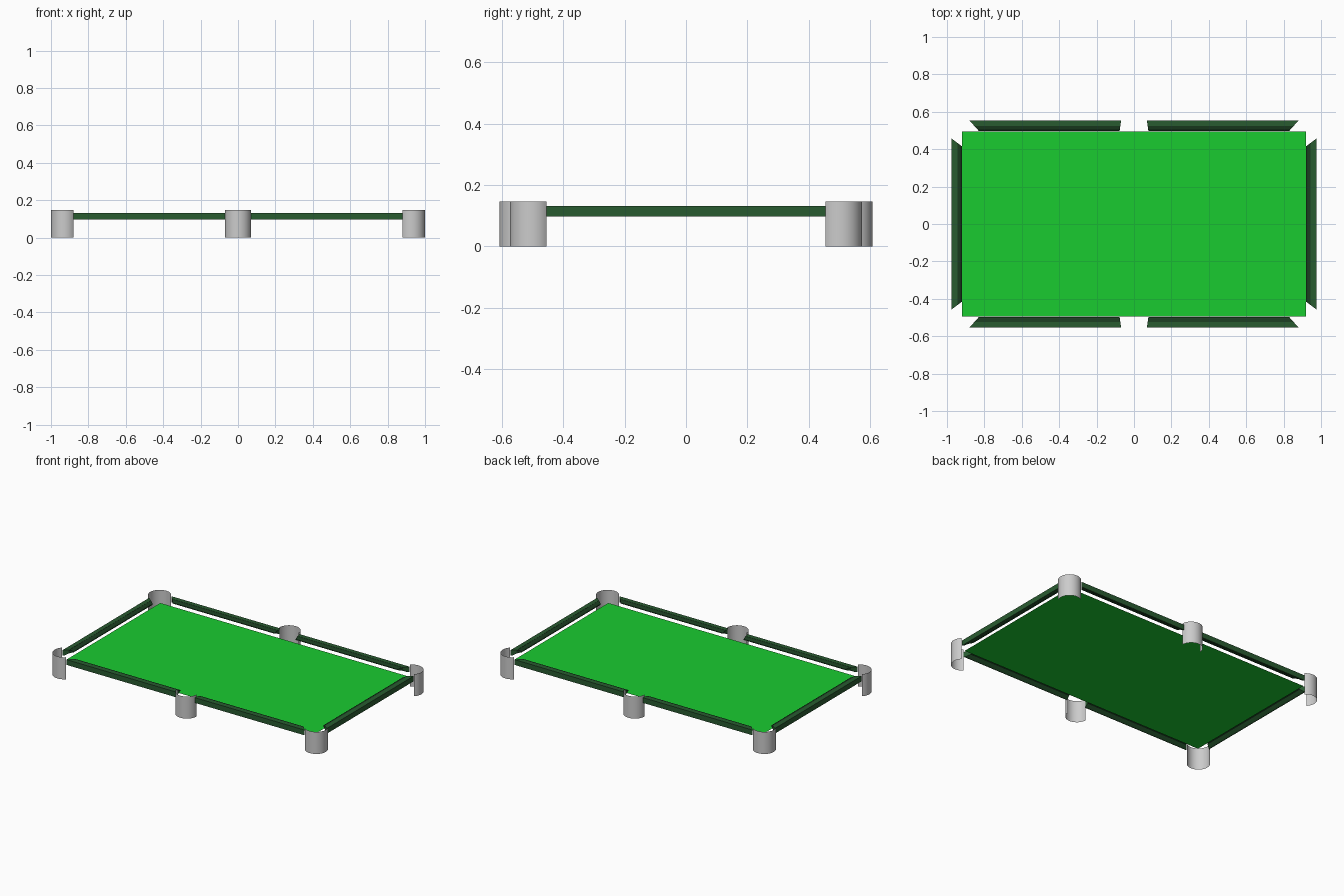
import bpy, bmesh, math

if "Cube" in bpy.data.objects:
    bpy.data.objects.remove(bpy.data.objects["Cube"])


def material(name, color):
    m = bpy.data.materials.new(name)
    m.diffuse_color = (*color, 1)
    m.use_nodes = True
    m.node_tree.nodes["Principled BSDF"].inputs["Base Color"].default_value = m.diffuse_color
    return m


CLOTH = material("cloth_green", (0.01, 0.60, 0.03))
RAIL = material("rail_green", (0.022, 0.105, 0.03))
DARK = material("cushion_green", (0.010, 0.045, 0.014))


def finish(name, bm, mat=None, closed=True):
    if closed:
        bmesh.ops.recalc_face_normals(bm, faces=bm.faces)
    me = bpy.data.meshes.new(name)
    bm.to_mesh(me)
    bm.free()
    ob = bpy.data.objects.new(name, me)
    bpy.context.collection.objects.link(ob)
    if mat:
        me.materials.append(mat)
    return ob


def prism(name, section, start, end, place, mat):
    """Loft a (depth, z) section; start/end give the mitred ends at a depth."""
    bm = bmesh.new()
    rings = [[bm.verts.new(place(f(d), d, z)) for d, z in section]
             for f in (start, end)]
    n = len(section)
    for i in range(n):
        j = (i + 1) % n
        bm.faces.new((rings[0][i], rings[0][j], rings[1][j], rings[1][i]))
    for r in rings:
        bm.faces.new(r)
    finish(name, bm, mat)


def pocket(name, cx, cy, r, facing):
    """Open half-round pocket wall bulging toward the facing angle."""
    bm = bmesh.new()
    n = 24
    cols = []
    for i in range(n + 1):
        a = facing - math.pi / 2 + math.pi * i / n
        x, y = cx + r * math.cos(a), cy + r * math.sin(a)
        cols.append((bm.verts.new((x, y, 0)), bm.verts.new((x, y, 0.147))))
    for (a0, a1), (b0, b1) in zip(cols, cols[1:]):
        bm.faces.new((a0, b0, b1, a1)).smooth = True
    finish(name, bm, closed=False)


# Playing surface
bm = bmesh.new()
bm.faces.new([bm.verts.new((x, y, 0.098)) for x, y in
              ((-0.92, -0.495), (0.92, -0.495), (0.92, 0.495), (-0.92, 0.495))])
finish("playing_surface", bm, CLOTH, closed=False)

# Rail body and cushion nose sections: (distance out from the nose, height)
body = [(0.025, 0.132), (0.055, 0.132), (0.055, 0.097), (0.045, 0.097), (0.025, 0.110)]
nose = [(0.025, 0.131), (0.010, 0.128), (0.0, 0.122), (0.0, 0.117), (0.025, 0.110)]

for part, section, mat in (("rail", body, RAIL), ("cushion", nose, DARK)):
    # Four long-side pieces between side and corner pockets
    for sx in (-1, 1):
        for sy in (-1, 1):
            prism(f"long_{part}", section,
                  lambda d: 0.077 - 0.15 * d, lambda d: 0.83 + 0.9 * d,
                  lambda t, d, z: (sx * t, sy * (0.498 + d), z), mat)
    # Two short-side pieces
    for sx in (-1, 1):
        prism(f"short_{part}", section,
              lambda d: -0.415 - 0.75 * d, lambda d: 0.415 + 0.75 * d,
              lambda t, d, z: (sx * (0.92 + d), t, z), mat)

# Corner and side pockets
for sy in (-1, 1):
    pocket("side_pocket", 0, sy * 0.537, 0.07, sy * math.pi / 2)
    for sx in (-1, 1):
        pocket("corner_pocket", sx * 0.93, sy * 0.503, 0.07,
               math.atan2(sy, sx))
